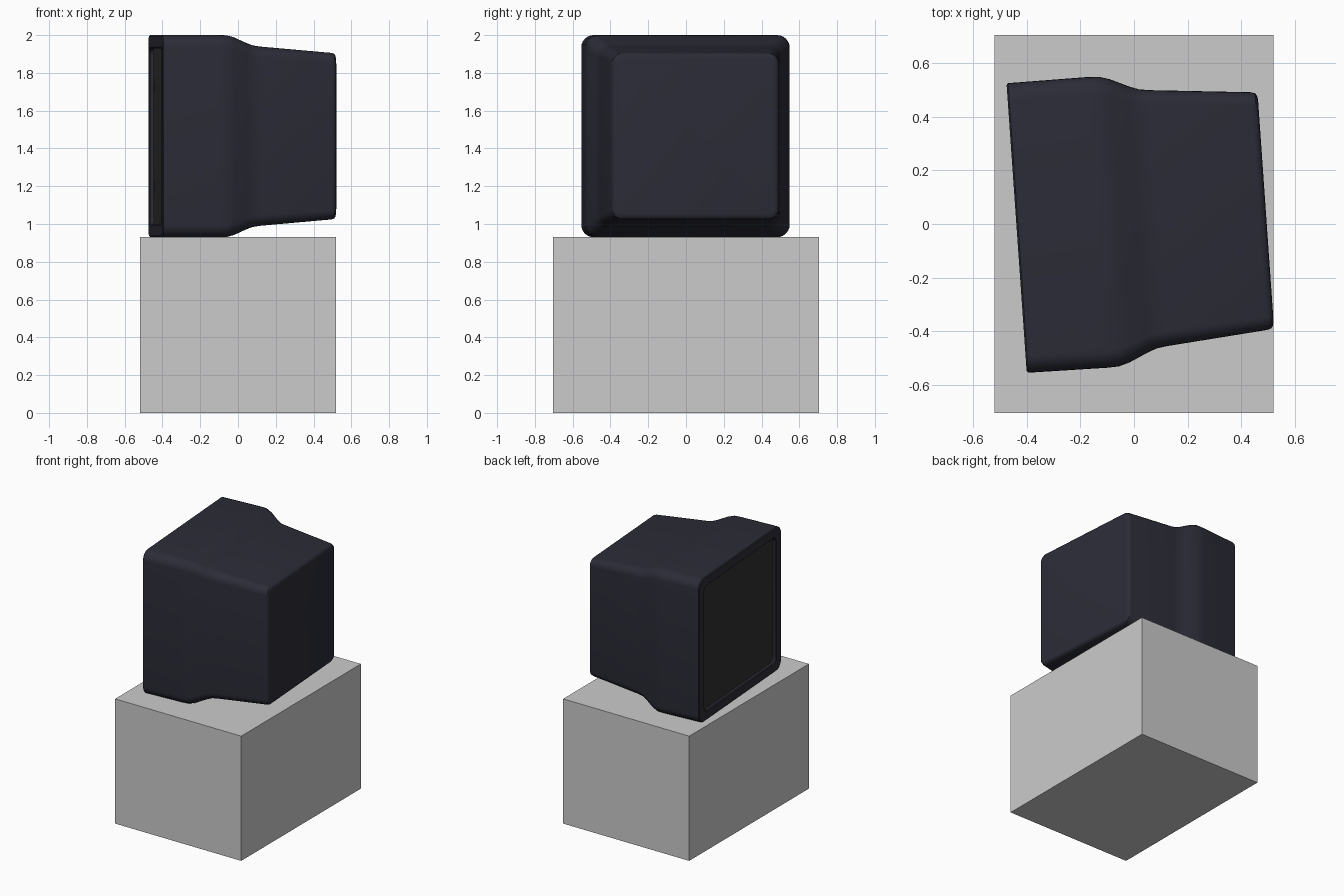
import bpy, bmesh
from math import pi, cos, sin, radians
from mathutils import Matrix

if "Cube" in bpy.data.objects:
    bpy.data.objects.remove(bpy.data.objects["Cube"])

BOX_TOP = 0.93


def material(name, rgb):
    m = bpy.data.materials.new(name)
    m.diffuse_color = (*rgb, 1)
    m.use_nodes = True
    m.node_tree.nodes["Principled BSDF"].inputs["Base Color"].default_value = m.diffuse_color
    return m


def rounded_ring(bm, u, half_w, half_h, r, seg=6):
    """Rounded rectangle across the depth axis (local x)."""
    ring = []
    for k, (sy, sz) in enumerate([(1, 1), (-1, 1), (-1, -1), (1, -1)]):
        for i in range(seg + 1):
            a = k * pi / 2 + i / seg * pi / 2
            ring.append(bm.verts.new((u, sy * (half_w - r) + r * cos(a),
                                      sz * (half_h - r) + r * sin(a))))
    return ring


def loft(name, sections, mat, cap_start, cap_end):
    bm = bmesh.new()
    rings = [rounded_ring(bm, *s) for s in sections]
    for a, b in zip(rings, rings[1:]):
        n = len(a)
        for i in range(n):
            j = (i + 1) % n
            bm.faces.new((a[i], a[j], b[j], b[i]))
    if cap_start:
        bm.faces.new(rings[0])
    if cap_end:
        bm.faces.new(rings[-1])
    bmesh.ops.recalc_face_normals(bm, faces=bm.faces)
    me = bpy.data.meshes.new(name)
    bm.to_mesh(me)
    bm.free()
    ob = bpy.data.objects.new(name, me)
    bpy.context.collection.objects.link(ob)
    me.materials.append(mat)
    # turned slightly, front facing -x
    ob.matrix_world = (Matrix.Translation((-0.4375, -0.015, 1.465))
                       @ Matrix.Rotation(radians(4), 4, 'Z'))
    bpy.ops.object.select_all(action='DESELECT')
    ob.select_set(True)
    bpy.context.view_layer.objects.active = ob
    bpy.ops.object.shade_smooth_by_angle(angle=radians(35))
    return ob


# plain box stand
bpy.ops.mesh.primitive_cube_add(size=1, location=(0, 0, BOX_TOP / 2))
stand = bpy.context.object
stand.name = "box_stand"
stand.scale = (1.04, 1.41, BOX_TOP)

# monitor housing: recess, front frame, wide body, neck, tapered back
loft("monitor_housing", [
    (0.030, 0.467, 0.462, 0.035),
    (0.006, 0.470, 0.465, 0.038),
    (0.000, 0.476, 0.471, 0.042),
    (0.000, 0.534, 0.529, 0.060),
    (0.006, 0.541, 0.535, 0.065),
    (0.300, 0.543, 0.535, 0.065),
    (0.345, 0.541, 0.534, 0.065),
    (0.385, 0.529, 0.523, 0.065),
    (0.455, 0.497, 0.492, 0.062),
    (0.490, 0.484, 0.480, 0.060),
    (0.530, 0.478, 0.474, 0.058),
    (0.905, 0.444, 0.441, 0.050),
    (0.921, 0.439, 0.436, 0.046),
    (0.928, 0.430, 0.427, 0.040),
    (0.931, 0.415, 0.412, 0.030),
], material("housing_dark", (0.024, 0.025, 0.038)), False, True)

# slightly bulging glass
loft("monitor_screen", [
    (0.010, 0.10, 0.10, 0.02),
    (0.012, 0.25, 0.25, 0.03),
    (0.016, 0.38, 0.38, 0.035),
    (0.022, 0.469, 0.464, 0.037),
], material("screen_grey", (0.03, 0.03, 0.03)), True, False)
